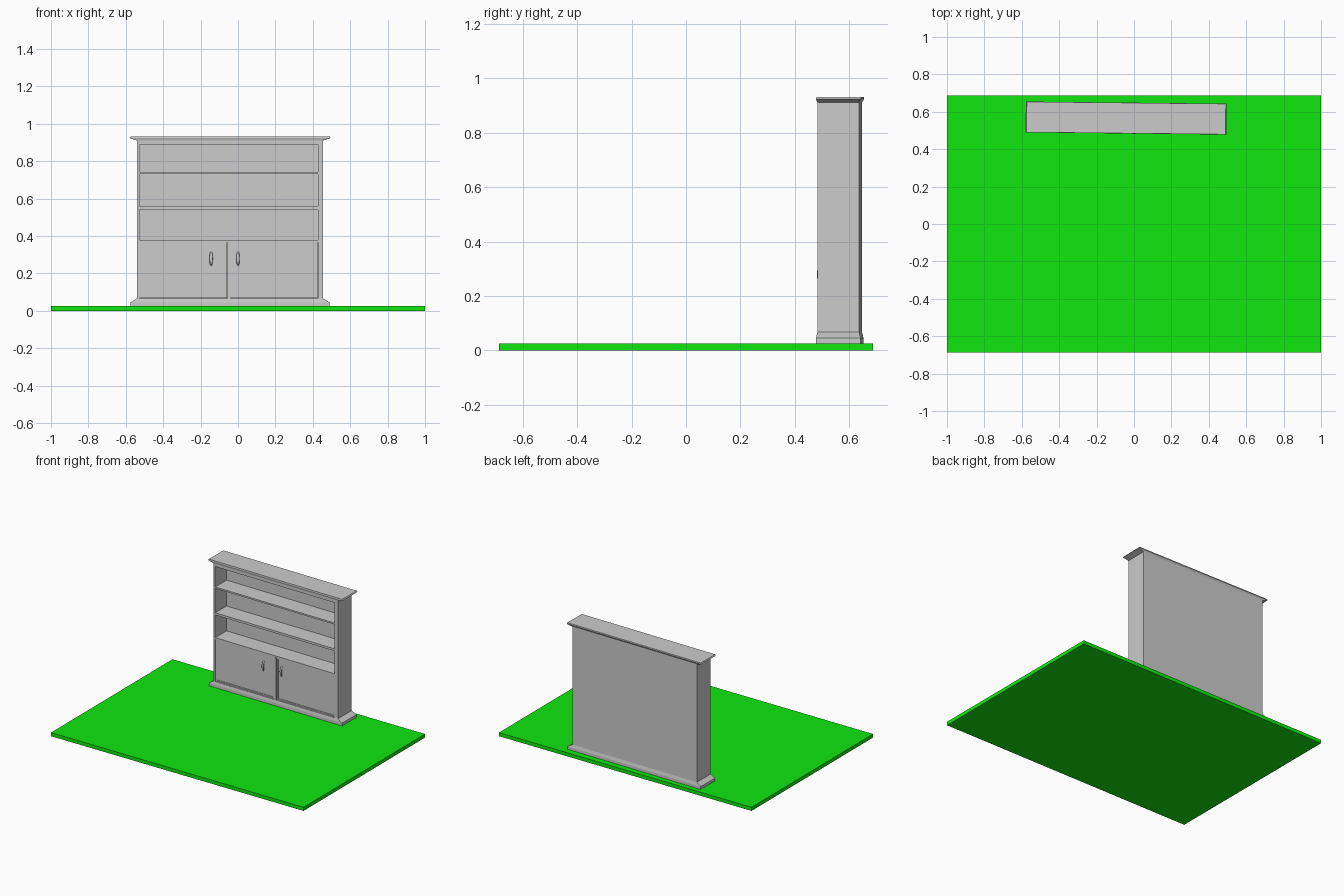
import bpy, bmesh, math
from mathutils import Matrix, Vector

if "Cube" in bpy.data.objects:
    bpy.data.objects.remove(bpy.data.objects["Cube"])


def material(name, rgb):
    m = bpy.data.materials.new(name)
    m.diffuse_color = (*rgb, 1)
    m.use_nodes = True
    m.node_tree.nodes["Principled BSDF"].inputs["Base Color"].default_value = m.diffuse_color
    return m


green = material("grass_green", (0.005, 0.8, 0.005))
grey = material("light_grey", (0.6, 0.6, 0.6))

# The cabinet is built around its own axis, then turned very slightly
PLACE = Matrix.Translation((-0.042, 0.568, 0)) @ Matrix.Rotation(math.radians(-0.6), 4, 'Z')


def finish(name, bm, mat, place):
    bmesh.ops.recalc_face_normals(bm, faces=bm.faces)
    me = bpy.data.meshes.new(name)
    bm.to_mesh(me)
    bm.free()
    me.materials.append(mat)
    ob = bpy.data.objects.new(name, me)
    ob.matrix_world = place
    bpy.context.collection.objects.link(ob)
    return ob


def stack(name, levels, mat=grey, place=PLACE):
    """Closed solid through rectangles (x0, x1, y0, y1, z), bottom to top."""
    bm = bmesh.new()
    rings = [[bm.verts.new(p) for p in ((a, c, z), (b, c, z), (b, d, z), (a, d, z))]
             for a, b, c, d, z in levels]
    for lo, hi in zip(rings, rings[1:]):
        for i in range(4):
            j = (i + 1) % 4
            bm.faces.new((lo[i], lo[j], hi[j], hi[i]))
    bm.faces.new(rings[0])
    bm.faces.new(rings[-1])
    return finish(name, bm, mat, place)


def box(name, x0, x1, y0, y1, z0, z1, mat=grey, place=PLACE):
    return stack(name, [(x0, x1, y0, y1, z0), (x0, x1, y0, y1, z1)], mat, place)


# Ground slab
box("ground_slab", -1, 1, -0.687, 0.687, 0, 0.026, green, Matrix())

F, B = -0.080, 0.074            # cabinet front and back
L, R = -0.498, 0.496            # outer sides
IL, IR = -0.485, 0.470          # opening sides
INNER = 0.050                   # face of the back panel

# Plinth and cornice with sloped edges
stack("plinth", [(-0.531, 0.531, -0.084, 0.079, 0.026),
                 (-0.531, 0.531, -0.084, 0.079, 0.046),
                 (L, R, F, B, 0.067)])
stack("cornice", [(L, R, F, B, 0.911),
                  (-0.537, 0.537, -0.084, 0.081, 0.924),
                  (-0.532, 0.532, -0.083, 0.080, 0.932)])

# Carcass
box("left_side", L, IL, F, B, 0.06, 0.915)
box("right_side", IR, R, F, B, 0.06, 0.915)
box("back_panel", IL, IR, INNER, B, 0.06, 0.915)
box("top_rail", IL, IR, F, INNER, 0.890, 0.915)
for i, (z0, z1) in enumerate(((0.732, 0.743), (0.542, 0.558), (0.366, 0.380))):
    box(f"shelf_{i + 1}", IL, IR, F + 0.003, INNER, z0, z1)
box("door_divider", -0.014, 0.002, F + 0.002, INNER, 0.06, 0.37)


def door(name, x0, x1, z0, z1):
    """Slab whose front has a narrow raised border and a sunk panel."""
    y = F + 0.006
    box(name + "_panel", x0, x1, y + 0.004, y + 0.018, z0, z1)
    w = 0.009
    box(name + "_stile_left", x0, x0 + w, y, y + 0.006, z0, z1)
    box(name + "_stile_right", x1 - w, x1, y, y + 0.006, z0, z1)
    box(name + "_rail_bottom", x0 + w, x1 - w, y, y + 0.006, z0, z0 + w)
    box(name + "_rail_top", x0 + w, x1 - w, y, y + 0.006, z1 - w, z1)


def handle(name, cx, cz):
    """Bowed pull: a tapered tube along an arc, swelling in the middle."""
    bm = bmesh.new()
    n, s = 12, 8
    rings = []
    for i in range(n + 1):
        t = math.pi * i / n
        c = Vector((cx, F + 0.010 - 0.013 * math.sin(t), cz - 0.036 * math.cos(t)))
        r = 0.003 + 0.006 * math.sin(t)
        rings.append([bm.verts.new(c + Vector((r * math.cos(k * math.tau / s),
                                               0.4 * r * math.sin(k * math.tau / s), 0)))
                      for k in range(s)])
    for lo, hi in zip(rings, rings[1:]):
        for k in range(s):
            j = (k + 1) % s
            bm.faces.new((lo[k], lo[j], hi[j], hi[k]))
    bm.faces.new(rings[0])
    bm.faces.new(rings[-1])
    for f in bm.faces:
        f.smooth = len(f.verts) == 4
    finish(name, bm, grey, PLACE)


# Doors and pulls
door("left_door", IL + 0.002, -0.016, 0.069, 0.366)
door("right_door", 0.004, IR - 0.002, 0.069, 0.366)
handle("left_handle", -0.101, 0.279)
handle("right_handle", 0.043, 0.279)
